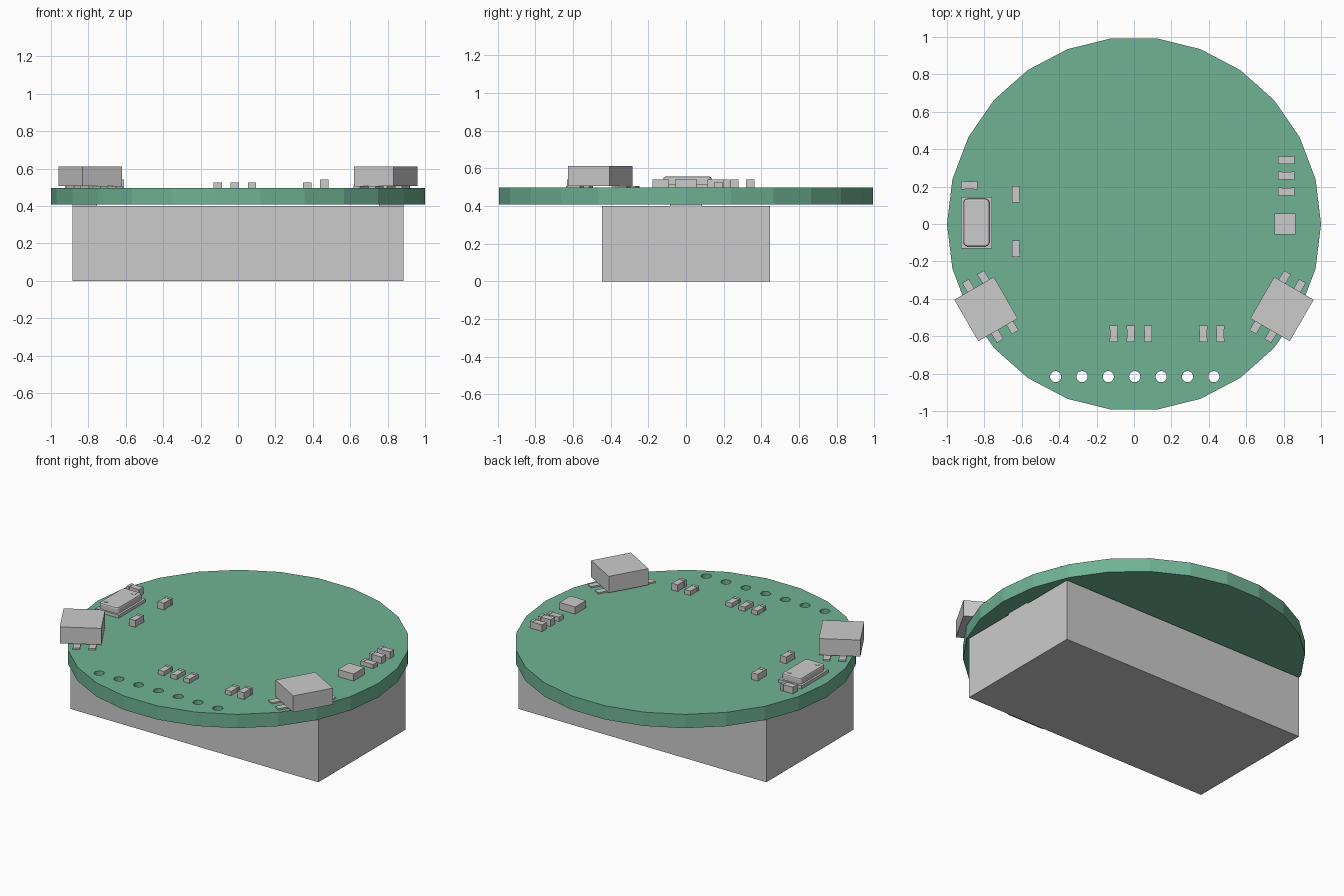
import bpy, bmesh, math
from mathutils import Matrix, Vector

if "Cube" in bpy.data.objects:
    bpy.data.objects.remove(bpy.data.objects["Cube"])

TOP, BOTTOM = 0.497, 0.408      # board surfaces


def box(bm, x0, x1, y0, y1, z0, z1):
    m = Matrix.Translation(((x0 + x1) / 2, (y0 + y1) / 2, (z0 + z1) / 2))
    m = m @ Matrix.Diagonal((x1 - x0, y1 - y0, z1 - z0, 1))
    return bmesh.ops.create_cube(bm, size=1, matrix=m)["verts"]


def disc(bm, x, y, z0, z1, r, sides):
    # first vertex lies on the +x axis
    rim = [bm.verts.new((x + r * math.cos(2 * math.pi * i / sides),
                         y + r * math.sin(2 * math.pi * i / sides), z0)) for i in range(sides)]
    face = bm.faces.new(rim)
    ext = bmesh.ops.extrude_face_region(bm, geom=[face])["geom"]
    bmesh.ops.translate(bm, vec=(0, 0, z1 - z0), verts=[v for v in ext if isinstance(v, bmesh.types.BMVert)])


def finish(bm, name, loc=(0, 0, 0), angle=0):
    bmesh.ops.recalc_face_normals(bm, faces=bm.faces)
    me = bpy.data.meshes.new(name)
    bm.to_mesh(me)
    bm.free()
    ob = bpy.data.objects.new(name, me)
    ob.location = loc
    ob.rotation_euler.z = angle
    bpy.context.collection.objects.link(ob)
    return ob


# round circuit board with a row of through holes
bm = bmesh.new()
disc(bm, 0, 0, BOTTOM, TOP, 1.0, 26)
board = finish(bm, "circuit_board")
green = bpy.data.materials.new("board_green")
green.diffuse_color = (0.16, 0.45, 0.30, 1)
green.use_nodes = True
green.node_tree.nodes["Principled BSDF"].inputs["Base Color"].default_value = green.diffuse_color
board.data.materials.append(green)

bm = bmesh.new()
for i in range(7):
    disc(bm, -0.419 + i * 0.141, -0.816, 0.3, 0.6, 0.03, 16)
cutter = finish(bm, "hole_cutter")
cutter.hide_render = True
mod = board.modifiers.new("pin_holes", "BOOLEAN")
mod.operation, mod.solver, mod.object = "DIFFERENCE", "EXACT", cutter
bpy.context.view_layer.objects.active = board
bpy.ops.object.modifier_apply(modifier="pin_holes")
bpy.data.objects.remove(cutter)

# battery holder under the board, with solder tabs
bm = bmesh.new()
box(bm, -0.885, 0.885, -0.445, 0.445, 0, 0.399)
finish(bm, "battery_holder")
for side, s in (("left", -1), ("right", 1)):
    bm = bmesh.new()
    box(bm, s * 0.82 - 0.065, s * 0.82 + 0.065, -0.085, 0.085, 0.399, BOTTOM)
    finish(bm, "holder_tab_" + side)

# push buttons, turned to follow the rim, mirrored left and right
for side, s in (("left", -1), ("right", 1)):
    at, turn = (s * 0.791, -0.455, 0), -s * math.radians(30)
    bm = bmesh.new()
    box(bm, -0.122, 0.122, -0.128, 0.128, 0.506, 0.612)
    finish(bm, "button_" + side, at, turn)
    bm = bmesh.new()
    for u in (-0.073, 0.02):
        for v in (-1, 1):
            box(bm, s * u - 0.021, s * u + 0.021, v * 0.142 - 0.043, v * 0.142 + 0.043, TOP, 0.506)
    finish(bm, "button_pins_" + side, at, turn)


# small chip parts: a body between two slightly larger end caps
def chip(name, x, y, angle, h):
    bm = bmesh.new()
    box(bm, -0.027, 0.027, -0.02, 0.02, TOP, TOP + h - 0.002)
    for s in (-1, 1):
        box(bm, s * 0.035 - 0.009, s * 0.035 + 0.009, -0.0225, 0.0225, TOP, TOP + h)
    finish(bm, name, (x, y, 0), angle)


LOW, TALL, Q = 0.028, 0.044, math.pi / 2
for i, (x, y, a, h) in enumerate((
        (-0.108, -0.587, Q, LOW), (-0.017, -0.587, Q, LOW), (0.075, -0.587, Q, LOW),
        (0.37, -0.587, Q, LOW), (0.462, -0.587, Q, TALL),
        (0.815, 0.342, 0, TALL), (0.815, 0.257, 0, TALL), (0.815, 0.172, 0, LOW),
        (-0.88, 0.208, 0, TALL), (-0.631, 0.158, Q, TALL), (-0.631, -0.133, Q, TALL))):
    chip("chip_part_%d" % (i + 1), x, y, a, h)

# square sensor chip
bm = bmesh.new()
box(bm, 0.752, 0.863, -0.055, 0.055, TOP, 0.543)
finish(bm, "sensor_chip")

# pressure sensor: flat base, round-cornered lid with bevelled top, two dimples rims
bm = bmesh.new()
box(bm, -0.925, -0.76, -0.13, 0.145, TOP, 0.517)
finish(bm, "module_base")

bm = bmesh.new()
verts = box(bm, -0.912, -0.773, -0.12, 0.135, 0.517, 0.555)
upright = [e for e in bm.edges if abs(e.verts[0].co.z - e.verts[1].co.z) > 0.01]
bmesh.ops.bevel(bm, geom=upright, offset=0.022, segments=3, profile=0.5, affect="EDGES")
rim = [e for e in bm.edges if all(v.co.z > 0.55 for v in e.verts)]
bmesh.ops.bevel(bm, geom=rim, offset=0.009, segments=2, profile=0.5, affect="EDGES")
finish(bm, "module_lid")

bm = bmesh.new()
for x, y in ((-0.81, 0.098), (-0.88, -0.084)):
    disc(bm, x, y, 0.553, 0.557, 0.014, 16)
finish(bm, "lid_spots")
